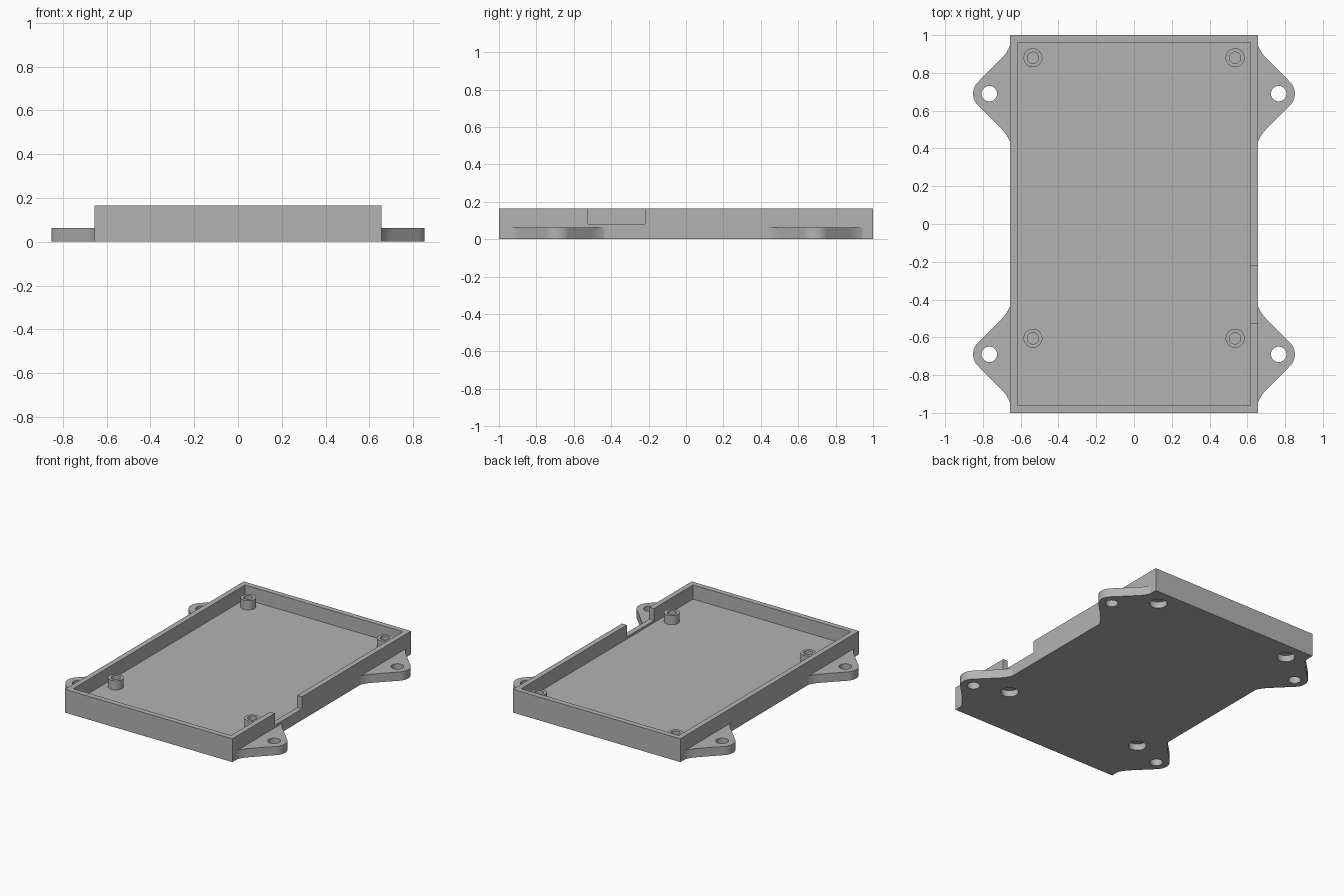
import bpy, bmesh, math
from mathutils import Vector

if "Cube" in bpy.data.objects:
    bpy.data.objects.remove(bpy.data.objects["Cube"])

HALF_X, HEIGHT, WALL = 0.656, 0.165, 0.038
FLOOR, TAB = 0.065, 0.062
STANDOFFS = [(sx * 0.535, y) for sx in (-1, 1) for y in (0.88, -0.605)]

grey = bpy.data.materials.new("plain grey")
grey.use_nodes = True
colour = (0.45, 0.45, 0.45, 1)
grey.diffuse_color = colour
grey.node_tree.nodes["Principled BSDF"].inputs["Base Color"].default_value = colour


def make(name, bm):
    bmesh.ops.recalc_face_normals(bm, faces=bm.faces)
    mesh = bpy.data.meshes.new(name)
    bm.to_mesh(mesh)
    bm.free()
    mesh.materials.append(grey)
    obj = bpy.data.objects.new(name, mesh)
    bpy.context.collection.objects.link(obj)
    return obj


def prism(name, outline, z0, z1):
    bm = bmesh.new()
    base = bm.faces.new([bm.verts.new((x, y, z0)) for x, y in outline])
    top = bmesh.ops.extrude_face_region(bm, geom=[base])["geom"]
    verts = [v for v in top if isinstance(v, bmesh.types.BMVert)]
    bmesh.ops.translate(bm, verts=verts, vec=(0, 0, z1 - z0))
    return make(name, bm)


def block(name, x0, x1, y0, y1, z0, z1):
    return prism(name, [(x0, y0), (x1, y0), (x1, y1), (x0, y1)], z0, z1)


def circle(x, y, r, n=48):
    angles = [2 * math.pi * i / n for i in range(n)]
    return [(x + r * math.cos(a), y + r * math.sin(a)) for a in angles]


def activate(obj):
    bpy.ops.object.select_all(action='DESELECT')
    obj.select_set(True)
    bpy.context.view_layer.objects.active = obj


def cut(obj, cutter):
    cutter.hide_render = True
    activate(obj)
    mod = obj.modifiers.new("cut", 'BOOLEAN')
    mod.operation, mod.solver, mod.object = 'DIFFERENCE', 'EXACT', cutter
    bpy.ops.object.modifier_apply(modifier=mod.name)
    bpy.data.objects.remove(cutter)


def smooth(obj):
    activate(obj)
    bpy.ops.object.shade_smooth_by_angle(angle=math.radians(30))


# Open tray with a side notch and blind screw pockets underneath
tray = block("tray", -HALF_X, HALF_X, -1, 1, 0, HEIGHT)
inner = HALF_X - WALL
cut(tray, block("cavity", -inner, inner, WALL - 1, 1 - WALL, FLOOR, 0.3))
cut(tray, block("notch", inner - 0.02, HALF_X + 0.05, -0.525, -0.22, 0.08, 0.3))
for x, y in STANDOFFS:
    cut(tray, prism("pocket", circle(x, y, 0.057), -0.1, 0.045))
smooth(tray)

# Hollow standoffs on the tray floor
for i, (x, y) in enumerate(STANDOFFS):
    post = prism(f"standoff_{i + 1}", circle(x, y, 0.05), FLOOR, 0.13)
    cut(post, prism("screw_hole", circle(x, y, 0.03), FLOOR + 0.005, 0.3))
    smooth(post)

# Flared mounting tabs: round tip, slanted flanks and a fillet into the wall
HOLE_X, TIP_R = 0.766, 0.086
tip = [(HOLE_X + TIP_R * math.cos(a), TIP_R * math.sin(a))
       for a in (math.radians(45 * i / 8) for i in range(9))]
p0, p1, p2 = Vector((0.705, 0.183)), Vector((0.672, 0.216)), Vector((HALF_X, 0.255))
fillet = [tuple(p0 * (1 - t) ** 2 + p1 * 2 * t * (1 - t) + p2 * t * t)
          for t in (i / 6 for i in range(7))]
half = tip + fillet
outline = [(x, -y) for x, y in reversed(half[1:])] + half

for side, sx in (("left", 1), ("right", -1)):
    for end, y in (("front", -0.69), ("back", 0.69)):
        tab = prism(f"{end}_{side}_tab", [(sx * px, y + py) for px, py in outline], 0, TAB)
        cut(tab, prism("bolt_hole", circle(sx * HOLE_X, y, 0.041), -0.1, 0.3))
        smooth(tab)
